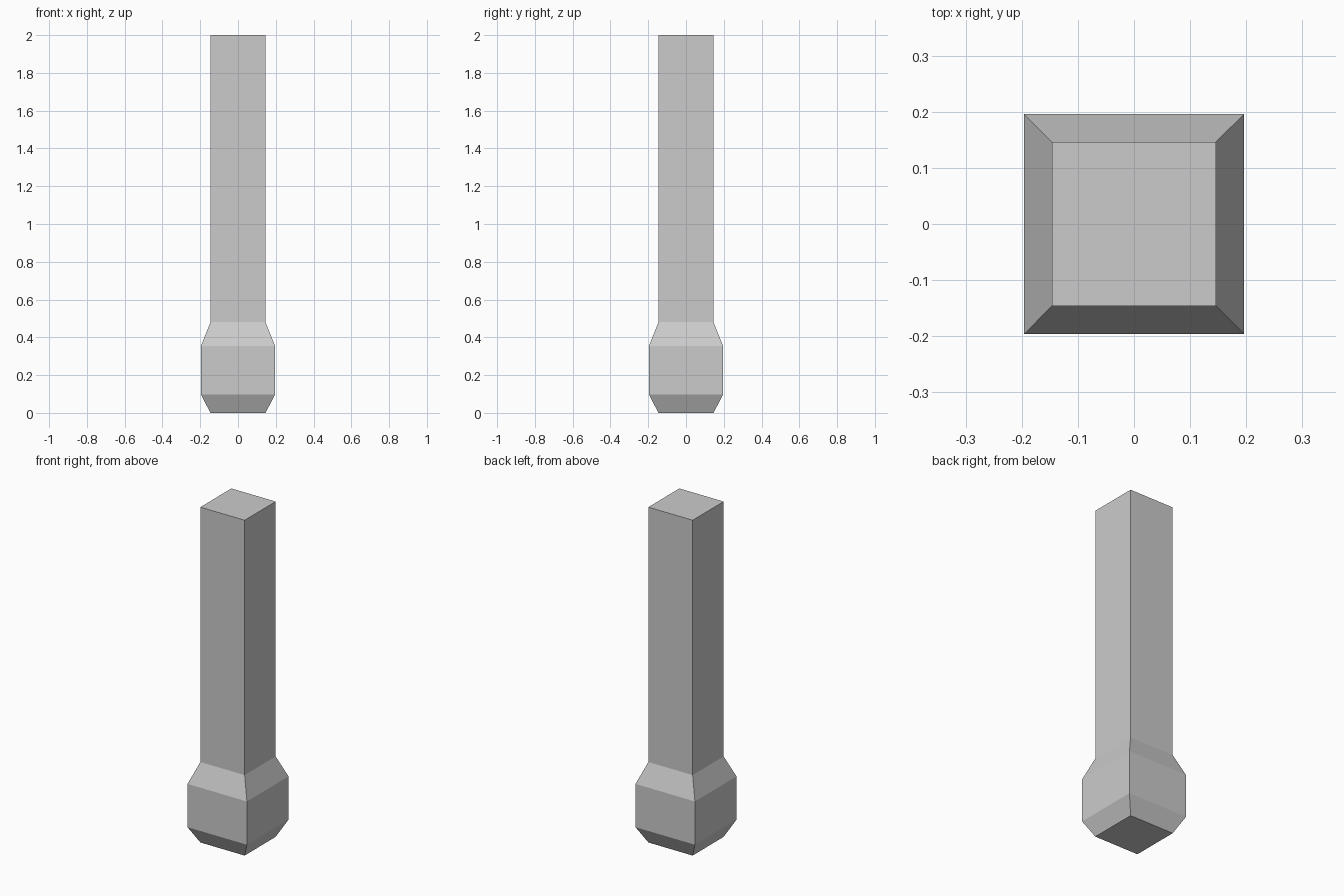
import bpy, bmesh

if "Cube" in bpy.data.objects:
    bpy.data.objects.remove(bpy.data.objects["Cube"])

# Square-section post: (half width, height) rings from the foot to the top
PROFILE = [(0.146, 0.0), (0.196, 0.097), (0.196, 0.355), (0.146, 0.48), (0.146, 2.0)]

bm = bmesh.new()
rings = [[bm.verts.new((sx * w, sy * w, z))
          for sx, sy in ((-1, -1), (1, -1), (1, 1), (-1, 1))]
         for w, z in PROFILE]

# Side walls
for low, high in zip(rings, rings[1:]):
    for i in range(4):
        j = (i + 1) % 4
        bm.faces.new((low[i], low[j], high[j], high[i]))

# End caps
bm.faces.new(rings[0][::-1])
bm.faces.new(rings[-1])

mesh = bpy.data.meshes.new("post")
bm.to_mesh(mesh)
bm.free()
bpy.context.collection.objects.link(bpy.data.objects.new("post", mesh))
